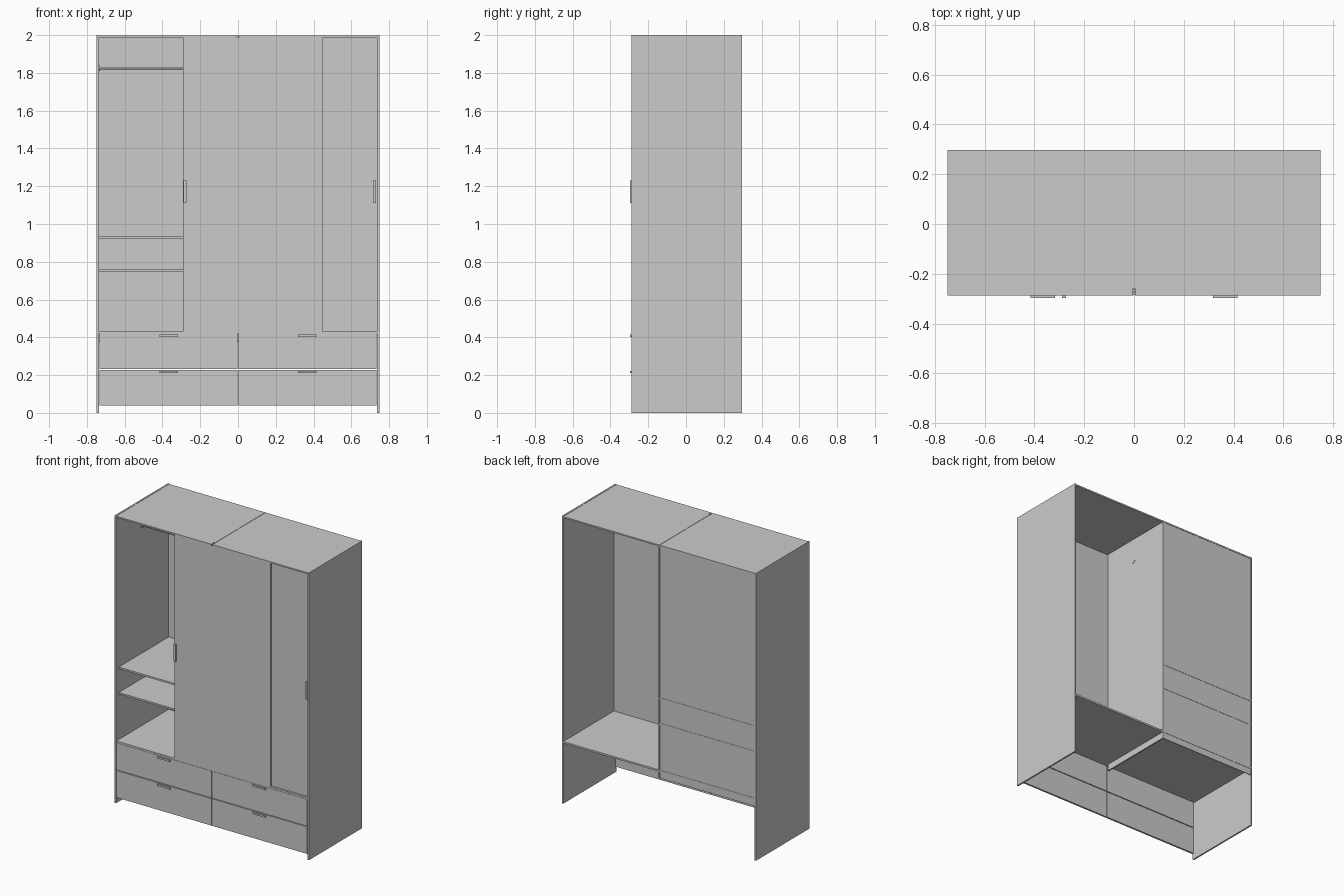
import bpy, bmesh, math

if "Cube" in bpy.data.objects:
    bpy.data.objects.remove(bpy.data.objects["Cube"])


def box(name, x, y, z):
    """Axis-aligned panel from (min, max) ranges."""
    bm = bmesh.new()
    bmesh.ops.create_cube(bm, size=1)
    for v in bm.verts:
        v.co = [r[0] if c < 0 else r[1] for c, r in zip(v.co, (x, y, z))]
    me = bpy.data.meshes.new(name)
    bm.to_mesh(me)
    bm.free()
    ob = bpy.data.objects.new(name, me)
    bpy.context.collection.objects.link(ob)
    return ob


def rod(name, x0, x1, y, z, r):
    """Cylinder running along x."""
    bpy.ops.mesh.primitive_cylinder_add(vertices=24, radius=r, depth=x1 - x0,
                                        location=((x0 + x1) / 2, y, z),
                                        rotation=(0, math.pi / 2, 0))
    ob = bpy.context.object
    ob.name = name
    bpy.ops.object.shade_smooth_by_angle()
    return ob


W, IN = 0.748, 0.737          # outer and inner half width
FRONT, BACK = -0.288, 0.297
T = 0.005                     # half thickness of the divider
FLOOR = 0.432

# Side panels and the two top panels
for side, s in (("left", -1), ("right", 1)):
    box(f"{side}_side_panel", sorted((s * IN, s * W)), (FRONT, BACK), (0, 2))
    box(f"{side}_top_panel", sorted((s * T, s * IN)), (FRONT, BACK), (1.988, 1.998))

# Divider, compartment floor, back panel of the left compartment
box("divider", (-T, T), (-0.258, BACK), (0.375, 2))
box("compartment_floor", (-IN, IN), (-0.286, BACK), (0.42, FLOOR))
box("back_panel", (-IN, -T), (0.290, 0.295), (0.375, 1.988))

# Shelves
for name, z in (("upper_shelf", 0.93), ("lower_shelf", 0.753)):
    box(name, (-IN, -T), (-0.258, BACK), (z - 0.006, z + 0.006))

# Hanging rod with end flanges
RZ = 1.825
rod("hanging_rod", -IN, T, 0, RZ, 0.006)
rod("rod_left_flange", -IN, -IN + 0.006, 0, RZ, 0.014)
rod("rod_right_flange", -T - 0.006, T + 0.002, 0, RZ, 0.014)

# Sliding doors on two tracks, each with an upright handle
for name, x0, x1, y, hx in (("front_sliding_door", -0.29, 0.45, -0.286, -0.281),
                            ("rear_sliding_door", -0.005, IN, -0.272, 0.723)):
    box(name, (x0, x1), (y, y + 0.012), (FLOOR, 1.988))
    box(name + "_handle", (hx - 0.008, hx + 0.008), (y - 0.011, y), (1.11, 1.23))

# Drawer fronts with tab handles
for side, s in (("left", -1), ("right", 1)):
    for row, z0, z1 in (("lower", 0.04, 0.228), ("upper", 0.233, 0.42)):
        name = f"{side}_{row}_drawer"
        box(name + "_front", sorted((s * 0.003, s * 0.734)), (FRONT, FRONT + 0.013), (z0, z1))
        box(name + "_handle", sorted((s * 0.318, s * 0.416)), (-0.297, FRONT),
            (z1 - 0.018, z1 - 0.006))
